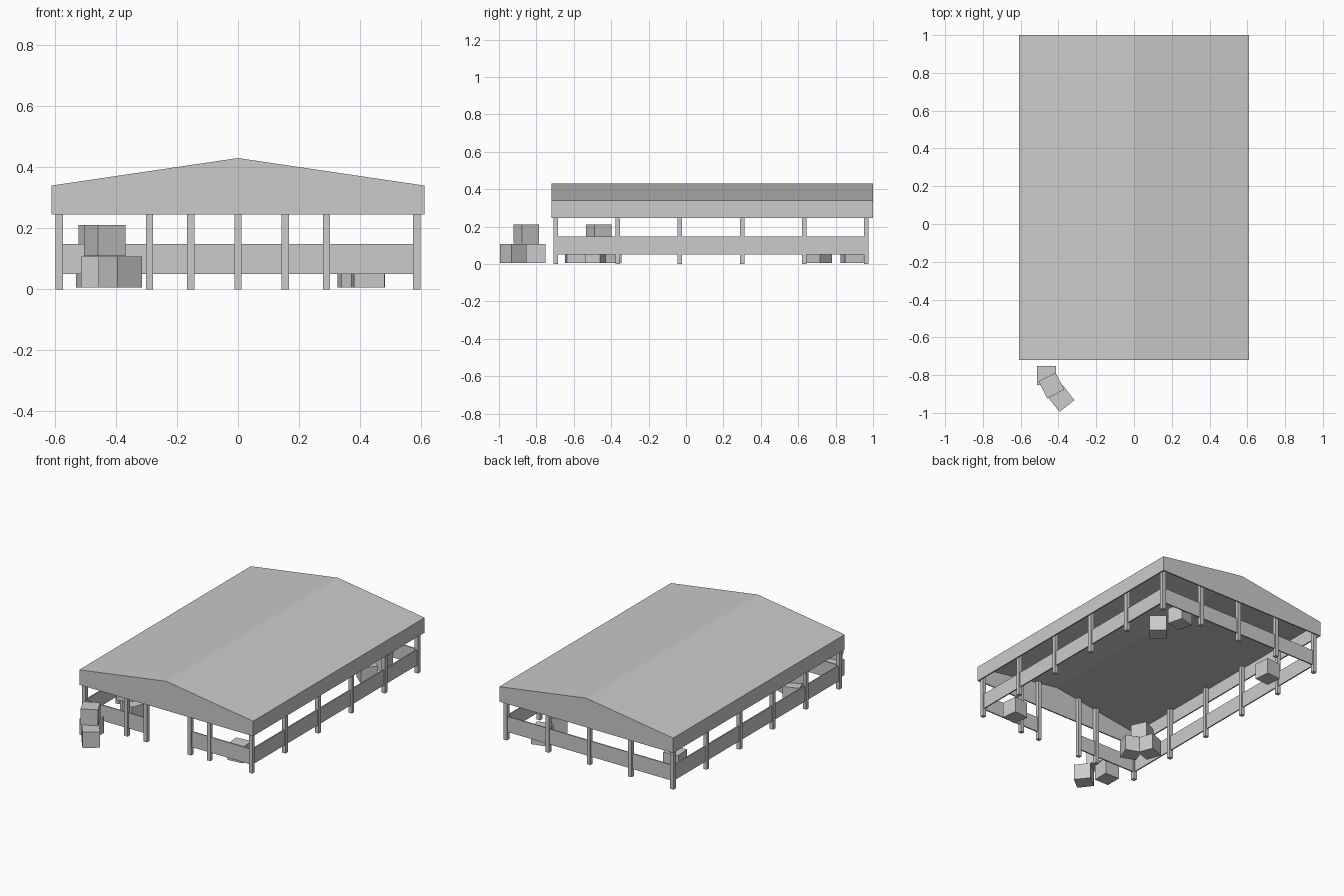
import bpy, bmesh, math

cube = bpy.data.objects.get("Cube")
if cube:
    bpy.data.objects.remove(cube, do_unlink=True)

GREY = (0.6, 0.6, 0.6, 1.0)
grey = bpy.data.materials.new("plain_grey")
grey.use_nodes = True
grey.diffuse_color = GREY
grey.node_tree.nodes["Principled BSDF"].inputs["Base Color"].default_value = GREY


def add_object(name, bm):
    bmesh.ops.recalc_face_normals(bm, faces=bm.faces)
    mesh = bpy.data.meshes.new(name)
    bm.to_mesh(mesh)
    bm.free()
    mesh.materials.append(grey)
    obj = bpy.data.objects.new(name, mesh)
    bpy.context.collection.objects.link(obj)
    return obj


def box(name, low, high):
    bm = bmesh.new()
    bmesh.ops.create_cube(bm, size=1)
    for v in bm.verts:
        for i in range(3):
            v.co[i] = low[i] if v.co[i] < 0 else high[i]
    return add_object(name, bm)


# Building dimensions
HALF_W, FRONT, BACK = 0.61, -0.72, 1.0
RIM, EAVE, RIDGE = 0.245, 0.34, 0.43
WALL_X, WALL_FRONT, WALL_BACK = 0.585, -0.697, 0.965
POST, PANEL = 0.012, 0.004


def roof_height(x):
    return RIDGE - (RIDGE - EAVE) * abs(x) / HALF_W


# Hollow gabled roof: extruded profile, open at the bottom, thin walls
bm = bmesh.new()
profile = [(-HALF_W, RIM), (-HALF_W, EAVE), (0, RIDGE), (HALF_W, EAVE), (HALF_W, RIM)]
rings = [[bm.verts.new((x, y, z)) for x, z in profile] for y in (FRONT, BACK)]
for ring in rings:
    bm.faces.new(ring)
for i in range(len(profile) - 1):
    bm.faces.new((rings[0][i], rings[0][i + 1], rings[1][i + 1], rings[1][i]))
roof = add_object("roof", bm)
shell = roof.modifiers.new("thickness", 'SOLIDIFY')
shell.thickness = 0.008
shell.offset = -1
shell.use_even_offset = True


# Posts reaching up to the underside of the roof
def post(name, x, y):
    top = roof_height(x) - 0.012
    box(name, (x - POST, y - POST, 0), (x + POST, y + POST, top))


for side, sign in (("right", -1), ("left", 1)):
    for i in range(6):
        y = WALL_FRONT + (WALL_BACK - WALL_FRONT) * i / 5
        post(f"{side}_post_{i + 1}", sign * WALL_X, y)
    post(f"front_{side}_outer_post", sign * 0.29, WALL_FRONT)
    post(f"front_{side}_gate_post", sign * 0.155, WALL_FRONT)
    post(f"back_{side}_post", sign * 0.29, WALL_BACK)
post("back_middle_post", 0, WALL_BACK)

# Low wall panels, with an opening in the middle of the front
LOW, HIGH = 0.05, 0.148
for side, sign in (("right", -1), ("left", 1)):
    x = sign * WALL_X
    box(f"{side}_panel", (x - PANEL, WALL_FRONT, LOW), (x + PANEL, WALL_BACK, HIGH))
    inner, outer = sorted((sign * 0.155, x))
    box(f"front_{side}_panel", (inner, WALL_FRONT - PANEL, LOW),
        (outer, WALL_FRONT + PANEL, HIGH))
box("back_panel", (-WALL_X, WALL_BACK - PANEL, LOW), (WALL_X, WALL_BACK + PANEL, HIGH))

# Crates: x, y, stack level, turn in degrees
crates = [
    (-0.463, -0.803, 0, 0), (-0.386, -0.924, 0, 38), (-0.437, -0.855, 1, 27),
    (-0.465, -0.41, 0, 20), (-0.386, -0.49, 0, 70), (-0.455, -0.467, 1, 26),
    (0.425, -0.592, 0, 6), (0.41, 0.71, 0, 50), (0.387, 0.887, 0, 15),
    (-0.43, 0.724, 0, 5),
]
SIZE = 0.101
for n, (x, y, level, turn) in enumerate(crates):
    z = 0.006 + level * 0.103
    crate = box(f"crate_{n + 1}", (-SIZE / 2, -SIZE / 2, 0), (SIZE / 2, SIZE / 2, SIZE))
    crate.location = (x, y, z)
    crate.rotation_euler.z = math.radians(turn)
